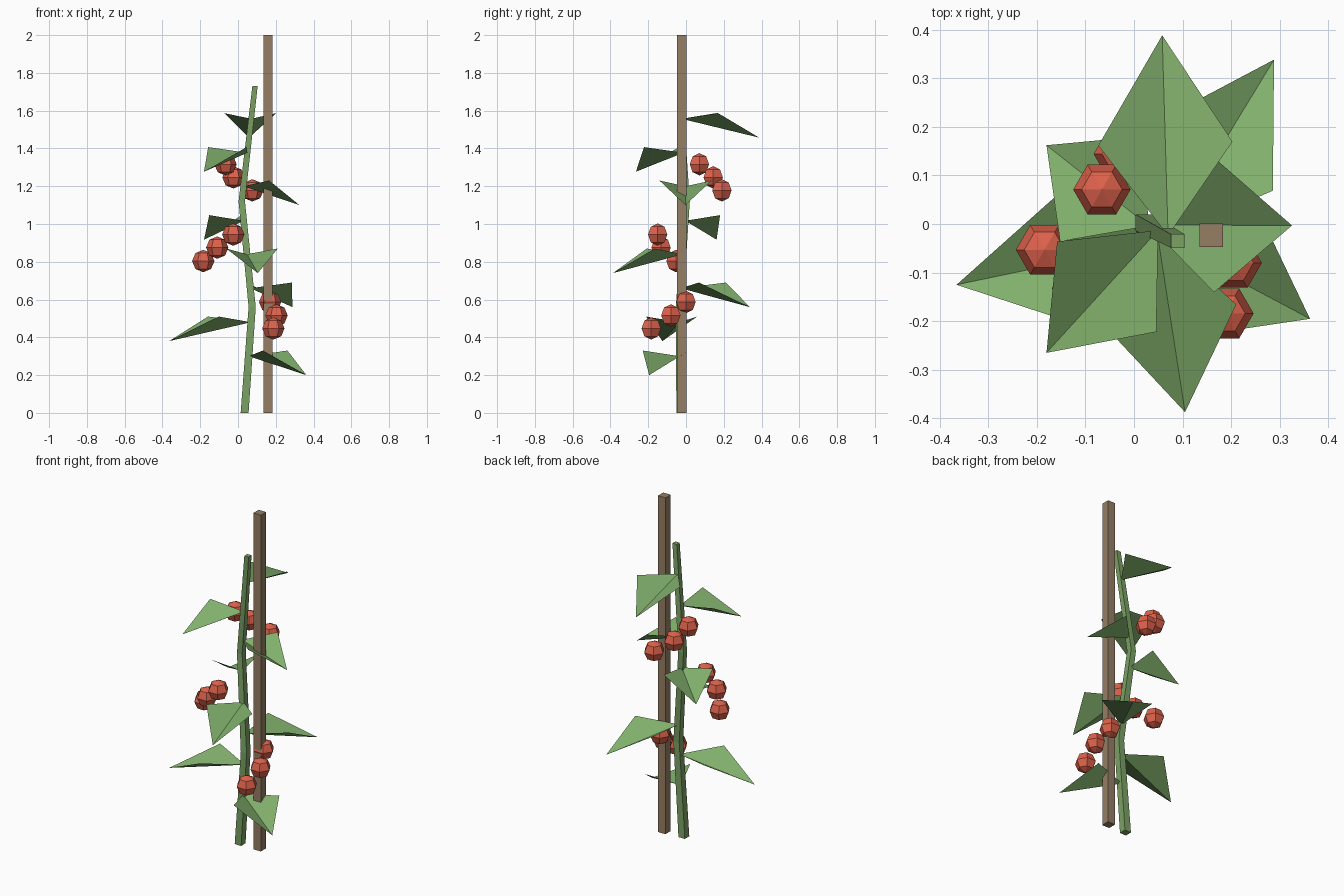
import bpy
from math import sin, cos, pi
from mathutils import Vector

if "Cube" in bpy.data.objects:
    bpy.data.objects.remove(bpy.data.objects["Cube"])


def material(name, rgb):
    m = bpy.data.materials.new(name)
    m.diffuse_color = (*rgb, 1)
    m.use_nodes = True
    m.node_tree.nodes["Principled BSDF"].inputs["Base Color"].default_value = m.diffuse_color
    return m


WOOD = material("wood", (0.30, 0.21, 0.13))
STEM = material("stem_green", (0.20, 0.36, 0.13))
LEAF = material("leaf_green", (0.22, 0.43, 0.15))
FRUIT = material("fruit_red", (0.72, 0.12, 0.07))


def add_mesh(name, verts, faces, mat):
    me = bpy.data.meshes.new(name)
    me.from_pydata(verts, [], faces)
    me.materials.append(mat)
    ob = bpy.data.objects.new(name, me)
    bpy.context.collection.objects.link(ob)
    return ob


def square_loft(name, sections, mat):
    """Square tube through (x, y, z, half width) sections, capped."""
    verts, faces = [], []
    for x, y, z, h in sections:
        verts += [(x - h, y - h, z), (x + h, y - h, z), (x + h, y + h, z), (x - h, y + h, z)]
    for i in range(len(sections) - 1):
        for j in range(4):
            a, b = i * 4 + j, i * 4 + (j + 1) % 4
            faces.append((a, b, b + 4, a + 4))
    n = len(verts)
    faces += [(3, 2, 1, 0), (n - 4, n - 3, n - 2, n - 1)]
    return add_mesh(name, verts, faces, mat)


# Stake and the bent stem beside it
square_loft("stake", [(0.159, -0.023, 0, 0.0245), (0.159, -0.023, 2, 0.0245)], WOOD)
BENDS = [(0.035, -0.03, 0, 0.021), (0.075, -0.035, 0.56, 0.019),
         (0.02, 0.003, 1.12, 0.017), (0.09, -0.035, 1.73, 0.014)]
square_loft("stem", BENDS, STEM)


def stem_point(z):
    for a, b in zip(BENDS, BENDS[1:]):
        if z <= b[2]:
            return Vector(a[:3]).lerp(Vector(b[:3]), (z - a[2]) / (b[2] - a[2]))


# Leaves: two triangles folded along a drooping midrib
def leaf(name, tip):
    tip = Vector(tip)
    base = stem_point(tip.z + 0.1)
    along = tip - base
    along.z = 0
    side = Vector((-along.y, along.x, 0)).normalized() * 0.138
    mid = base + along * 0.46 + Vector((0, 0, 0.03))
    add_mesh(name, [base, mid - side, tip, mid + side], [(0, 1, 2), (0, 2, 3)], LEAF)


TIPS = [(0.362, -0.195, 0.20), (-0.365, -0.125, 0.38), (0.288, 0.338, 0.56),
        (0.105, -0.387, 0.74), (-0.18, 0.162, 0.917), (0.325, -0.003, 1.10),
        (-0.18, -0.265, 1.277), (0.058, 0.388, 1.457)]
for i, tip in enumerate(TIPS):
    leaf(f"leaf_{i + 1}", tip)


# Fruits: six-sided, four-ring balls
def fruit(name, centre, r=0.059, n=6):
    c = Vector(centre)
    verts = [c + Vector((0, 0, r))]
    for phi in (pi / 4, pi / 2, 3 * pi / 4):
        verts += [c + r * Vector((sin(phi) * cos(2 * pi * j / n),
                                  sin(phi) * sin(2 * pi * j / n), cos(phi))) for j in range(n)]
    verts.append(c - Vector((0, 0, r)))
    faces = []
    for j in range(n):
        k = (j + 1) % n
        faces.append((0, 1 + j, 1 + k))
        for row in (1, 1 + n):
            faces.append((row + j, row + n + j, row + n + k, row + k))
        faces.append((1 + 2 * n + j, 1 + 3 * n, 1 + 2 * n + k))
    add_mesh(name, verts, faces, FRUIT)


TRUSSES = {
    "lower": [(0.17, 0.0, 0.587), (0.204, -0.08, 0.516), (0.187, -0.184, 0.447)],
    "middle": [(-0.025, -0.15, 0.944), (-0.11, -0.132, 0.875), (-0.184, -0.053, 0.804)],
    "upper": [(-0.066, 0.071, 1.316), (-0.024, 0.144, 1.247), (0.076, 0.19, 1.178)],
}
for truss, spots in TRUSSES.items():
    for i, spot in enumerate(spots):
        fruit(f"{truss}_fruit_{i + 1}", spot)
